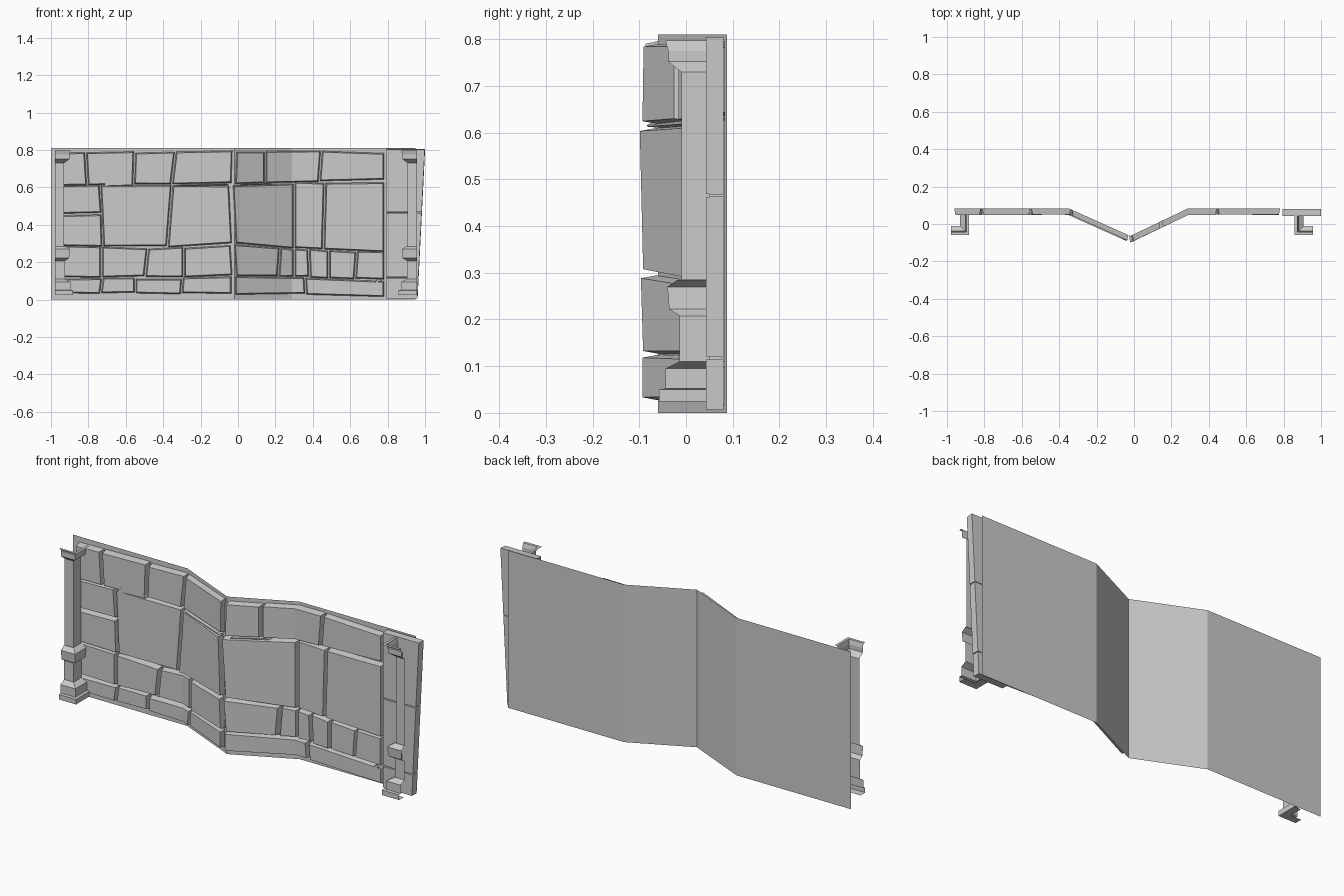
import bpy, bmesh, random
from mathutils import Vector

if "Cube" in bpy.data.objects:
    bpy.data.objects.remove(bpy.data.objects["Cube"])

random.seed(4)
BENDS = [(-1.0, 0.088), (-0.35, 0.088), (-0.02, -0.06), (0.29, 0.088), (1.0, 0.088)]


def lerp(points, x):
    """Piecewise linear lookup, used for the wall bend and the course lines."""
    x = min(max(x, points[0][0]), points[-1][0])
    for (xa, ya), (xb, yb) in zip(points, points[1:]):
        if x <= xb:
            return ya + (yb - ya) * (x - xa) / (xb - xa)


def make_object(name, bm):
    mesh = bpy.data.meshes.new(name)
    bm.to_mesh(mesh)
    bm.free()
    obj = bpy.data.objects.new(name, mesh)
    bpy.context.collection.objects.link(obj)
    return obj


def strip(name, sections):
    """Open surface through rows of points."""
    bm = bmesh.new()
    rows = [[bm.verts.new(p) for p in s] for s in sections]
    for a, b in zip(rows, rows[1:]):
        for i in range(len(a) - 1):
            bm.faces.new((a[i], a[i + 1], b[i + 1], b[i]))
    return make_object(name, bm)


def stone(name, corners, depth=0.037, back=0.004, inset=0.006):
    """Tapered block from four x-z corners, bent to follow the wall."""
    cx = sum(c[0] for c in corners) / 4
    cz = sum(c[1] for c in corners) / 4
    bm = bmesh.new()

    def ring(y, inward):
        out = []
        for x, z in corners:
            out.append(bm.verts.new((x + (inward if x < cx else -inward), y,
                                     z + (inward if z < cz else -inward))))
        return out
    rear, front = ring(-back, 0), ring(-depth, inset)
    bm.faces.new(front)
    bm.faces.new(rear[::-1])
    for i in range(4):
        j = (i + 1) % 4
        bm.faces.new((rear[i], rear[j], front[j], front[i]))
    for bx, _ in BENDS[1:-1]:
        bmesh.ops.bisect_plane(bm, geom=bm.verts[:] + bm.edges[:] + bm.faces[:],
                               plane_co=(bx, 0, 0), plane_no=(1, 0, 0))
    for v in bm.verts:
        v.co.y += lerp(BENDS, v.co.x)
    bmesh.ops.recalc_face_normals(bm, faces=bm.faces[:])
    return make_object(name, bm)


# Backing sheet, bent into a forward V
path = BENDS[:-1] + [(0.95, 0.088)]
strip("backing_sheet", [[(x, y, 0.0) for x, y in path], [(x, y, 0.81) for x, y in path]])

# Course lines (x, z) between rows of stones
LINES = [
    [(-1, 0.035), (-0.03, 0.025), (0.3, 0.03), (0.8, 0.01)],
    [(-1, 0.118), (-0.3, 0.118), (0, 0.125), (0.35, 0.12), (0.8, 0.10)],
    [(-1, 0.29), (-0.45, 0.275), (-0.02, 0.30), (0.3, 0.275), (0.8, 0.255)],
    [(-1, 0.61), (-0.5, 0.615), (-0.02, 0.617), (0.35, 0.63), (0.8, 0.635)],
    [(-1, 0.79), (-0.02, 0.797), (0.4, 0.797), (0.8, 0.785)],
]
# Vertical joints: (x, lean) for each course
COURSES = [
    ("footing_stone", [(-0.965, 0), (-0.73, 0.01), (-0.55, 0), (-0.30, 0.005), (-0.025, 0),
                       (0.36, -0.005), (0.785, 0)]),
    ("lower_stone", [(-0.965, 0), (-0.73, 0), (-0.49, 0.015), (-0.29, 0), (-0.025, -0.01),
                     (0.22, 0.01), (0.30, 0), (0.38, -0.005), (0.485, 0), (0.63, 0.01), (0.785, 0)]),
    ("middle_stone", [(-0.965, 0), (-0.73, -0.015), (-0.365, 0.025), (-0.03, -0.015), (0.30, 0),
                      (0.46, 0.01), (0.785, 0)]),
    ("upper_stone", [(-0.965, 0), (-0.81, -0.01), (-0.555, 0.005), (-0.345, 0.02), (-0.022, 0.005),
                     (0.145, 0), (0.44, 0.012), (0.785, 0)]),
]
G = 0.004
for row, (name, joints) in enumerate(COURSES):
    for k, (a, b) in enumerate(zip(joints, joints[1:])):
        gap = [0.011 if abs(j[0]) < 0.05 else G for j in (a, b)]
        xs = (a[0] - a[1] / 2 + gap[0], b[0] - b[1] / 2 - gap[1],
              b[0] + b[1] / 2 - gap[1], a[0] + a[1] / 2 + gap[0])
        corners = []
        for i, x in enumerate(xs):
            line = LINES[row + (i > 1)]
            z = lerp(line, x) + (-G if i > 1 else G) + random.uniform(-0.005, 0.005)
            corners.append((x, z))
        if name == "middle_stone" and k == 0:
            # Leftmost middle stone is split in two
            c = corners
            stone("middle_stone_low", [c[0], c[1], (c[1][0] - 0.005, 0.455), (c[0][0], 0.45)])
            stone("middle_stone_high", [(c[0][0], 0.46), (c[1][0] - 0.005, 0.465), c[2], c[3]])
        else:
            stone(f"{name}_{k}", corners, depth=0.037 + random.uniform(-0.003, 0.003))

# Thin filler chips in the joints
for k, (x0, x1, z0, z1) in enumerate([(-0.72, -0.56, 0.605, 0.64), (-0.33, -0.05, 0.606, 0.622),
                                      (0.01, 0.18, 0.61, 0.628), (0.73, 0.77, 0.09, 0.115)]):
    stone(f"filler_chip_{k}", [(x0, z0), (x1, z0 + 0.006), (x1 - 0.01, z1), (x0 + 0.01, z1 - 0.008)],
          depth=0.04, inset=0.003)

# Leaning end stones on the right
for k, (z0, z1) in enumerate([(0.006, 0.116), (0.119, 0.464), (0.467, 0.805)]):
    lean = lambda z: 0.96 + 0.05 * z
    stone(f"end_stone_{k}", [(0.793, z0), (lean(z0), z0), (lean(z1), z1), (0.793, z1)],
          depth=0.045, back=0.008, inset=0.0015)

# Half columns: front and inner side only; profile is (flare, z)
PROFILE = [(0.01, 0.024), (0.048, 0.024), (0.048, 0.05), (0.034, 0.052), (0.034, 0.095), (0.004, 0.11),
           (0.004, 0.208), (0.026, 0.222), (0.03, 0.27), (0.008, 0.285), (0.0, 0.285), (0.0, 0.73),
           (0.028, 0.752), (0.028, 0.775), (0.034, 0.797), (0.048, 0.797)]
for name, side, shift in (("right_column", 1, 0.0), ("left_column", -1, 0.022)):
    sections = []
    for d, z in PROFILE:
        inner, outer, y = 0.907 + shift - d, 0.957 + shift, -0.01 - d
        pts = [(side * inner, 0.05, z), (side * inner, y, z), (side * outer, y, z)]
        sections.append(pts if side > 0 else pts[::-1])
    strip(name, sections)
